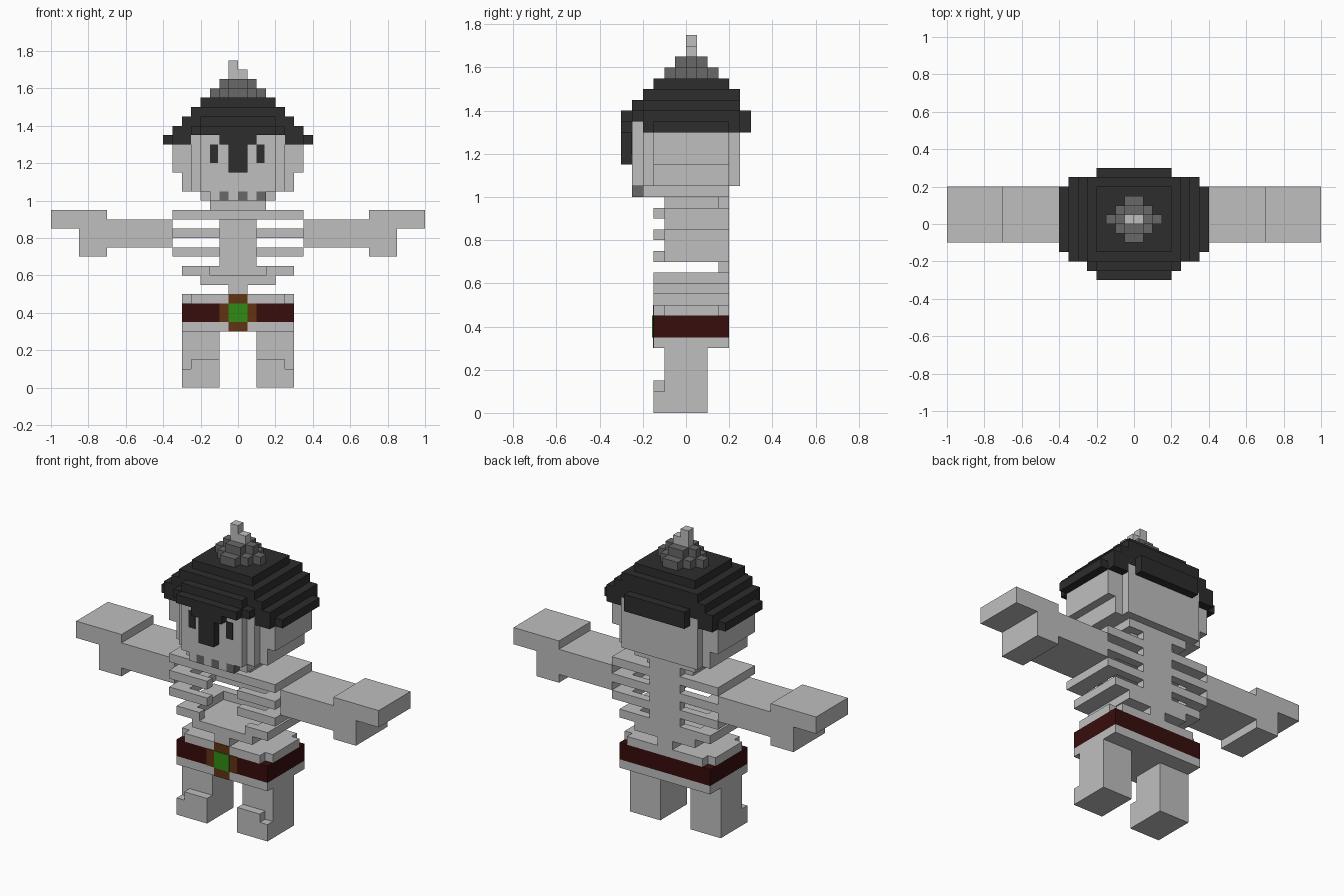
import bpy, bmesh
from mathutils import Vector

cube = bpy.data.objects.get("Cube")
if cube:
    bpy.data.objects.remove(cube)

U = 0.05  # size of one block


def material(name, r, g, b):
    m = bpy.data.materials.new(name)
    m.use_nodes = True
    m.diffuse_color = (r, g, b, 1)
    bsdf = next(n for n in m.node_tree.nodes if n.type == 'BSDF_PRINCIPLED')
    bsdf.inputs["Base Color"].default_value = (r, g, b, 1)
    bsdf.inputs["Roughness"].default_value = 0.9
    return m


BONE = material("bone_grey", 0.52, 0.52, 0.52)
DARK = material("helmet_black", 0.026, 0.026, 0.026)
MID = material("metal_grey", 0.14, 0.14, 0.14)
RED = material("belt_dark_red", 0.04, 0.004, 0.004)
BROWN = material("buckle_brown", 0.12, 0.034, 0.006)
GREEN = material("gem_green", 0.03, 0.26, 0.007)


def box(x0, x1, y0, y1, z0, z1):
    """Set of block cells filling a box."""
    return {(x, y, z) for x in range(x0, x1) for y in range(y0, y1) for z in range(z0, z1)}


def wide(half, y0, y1, z0, z1):
    """Box centred on x = 0."""
    return box(-half, half, y0, y1, z0, z1)


def mirror(cells):
    return {(-1 - x, y, z) for x, y, z in cells}


def finish(name, bm, mat):
    mesh = bpy.data.meshes.new(name)
    bm.to_mesh(mesh)
    bm.free()
    mesh.materials.append(mat)
    ob = bpy.data.objects.new(name, mesh)
    bpy.context.collection.objects.link(ob)


def blocks(name, cells, mat):
    """Outer skin of a set of cells, with flat areas merged."""
    bm = bmesh.new()
    cache = {}

    def vert(p):
        key = tuple(round(c) for c in p)
        if key not in cache:
            cache[key] = bm.verts.new(Vector(key) * U)
        return cache[key]

    for c in cells:
        for axis in range(3):
            for side in (0, 1):
                n = list(c)
                n[axis] += 2 * side - 1
                if tuple(n) in cells:
                    continue
                a, b = (axis + 1) % 3, (axis + 2) % 3
                ring = []
                for i, j in ((0, 0), (1, 0), (1, 1), (0, 1)):
                    p = list(c)
                    p[axis] += side
                    p[a] += i
                    p[b] += j
                    ring.append(vert(p))
                bm.faces.new(ring if side else ring[::-1])
    bmesh.ops.dissolve_limit(bm, angle_limit=0.01, verts=bm.verts, edges=bm.edges)
    finish(name, bm, mat)


def plate(name, x0, x1, z0, z1, y, mat, depth=0.08):
    """Thin plate standing proud of a front face."""
    bm = bmesh.new()
    bmesh.ops.create_cube(bm, size=U)
    for v in bm.verts:
        v.co.x = (x1 if v.co.x > 0 else x0) * U
        v.co.z = (z1 if v.co.z > 0 else z0) * U
        v.co.y = (y + 0.02 if v.co.y > 0 else y - depth) * U
    finish(name, bm, mat)


# Legs, feet, arms and hands
leg = box(2, 6, -2, 2, 0, 6) | box(2, 6, -3, -2, 0, 2) | box(2, 5, -3, -2, 2, 3)
arm = box(7, 14, -2, 4, 15, 18)
hand = box(14, 20, -2, 4, 17, 19) | box(14, 17, -2, 4, 14, 17)
for side, flip in (("left", lambda c: c), ("right", mirror)):
    blocks(side + "_leg", flip(leg), BONE)
    blocks(side + "_arm", flip(arm | hand), BONE)

# Pelvis, belt and buckle
blocks("lower_pelvis", wide(6, -3, 4, 6, 7), BONE)
blocks("belt", wide(6, -3, 4, 7, 9), RED)
blocks("upper_pelvis", wide(5, -3, 4, 9, 10) | wide(6, -2, 3, 9, 10), BONE)
plate("buckle_bar", -2, 2, 7, 9, -3, BROWN)
plate("buckle_post", -1, 1, 6, 10, -3, BROWN)
plate("buckle_gem", -1, 1, 7, 9, -3, GREEN, 0.14)

# Spine and waist
spine = wide(1, -3, 4, 10, 11) | wide(4, -3, 4, 11, 12) | wide(2, 3, 4, 12, 20)
spine |= wide(3, -2, 3, 19, 20)
blocks("spine", spine, BONE)

# Ribs: open hoops, with a solid shoulder plate on top
for z, half in ((12, 6), (14, 7), (16, 7)):
    inner = 3 if z == 12 else 2
    half_rib = box(inner, half, -3, -2, z, z + 1) | box(half - 2, half, -2, 4, z, z + 1)
    half_rib |= box(1, half, 3, 4, z, z + 1)
    blocks("rib_hoop", half_rib | mirror(half_rib), BONE)
blocks("shoulder_plate", wide(7, -3, 4, 18, 19), BONE)

# Skull
skull = wide(4, -4, 4, 20, 21) | wide(3, -5, -4, 20, 21)
skull |= wide(6, -3, 4, 21, 23) | wide(7, -3, 4, 23, 26)
skull |= wide(5, -4, 5, 21, 27) | wide(4, -5, -4, 21, 27)
teeth = {(x, -5, 20) for x in (-2, 0, 2)}
blocks("skull", skull - teeth, BONE)
blocks("teeth", teeth, MID)
plate("right_eye", -3, -2.15, 24, 26, -5, DARK)
plate("left_eye", 2, 2.85, 24, 26, -5, DARK)

# Helmet with brim and nose guard
helmet = wide(8, -3, 4, 26, 27) | wide(7, -4, 5, 26, 28) | wide(4, 5, 6, 26, 28)
helmet |= wide(5, -5, 5, 27, 28) | wide(4, -6, 5, 27, 28)
helmet |= wide(6, -4, 5, 28, 29) | wide(4, -5, 5, 28, 29)
helmet |= wide(5, -4, 5, 29, 30) | wide(4, -3, 4, 30, 31)
helmet |= wide(1, -6, -5, 23, 27) | wide(2, -6, -5, 26, 27)
blocks("helmet", helmet - skull, DARK)

# Crest and finial
crest = wide(3, 0, 1, 31, 32) | wide(2, -1, 2, 31, 32) | wide(1, -2, 3, 31, 32)
crest |= wide(2, 0, 1, 32, 33) | wide(1, -1, 2, 32, 33)
blocks("helmet_crest", crest, MID)
blocks("helmet_finial", wide(1, 0, 1, 33, 34) | box(-1, 0, 0, 1, 34, 35), BONE)
